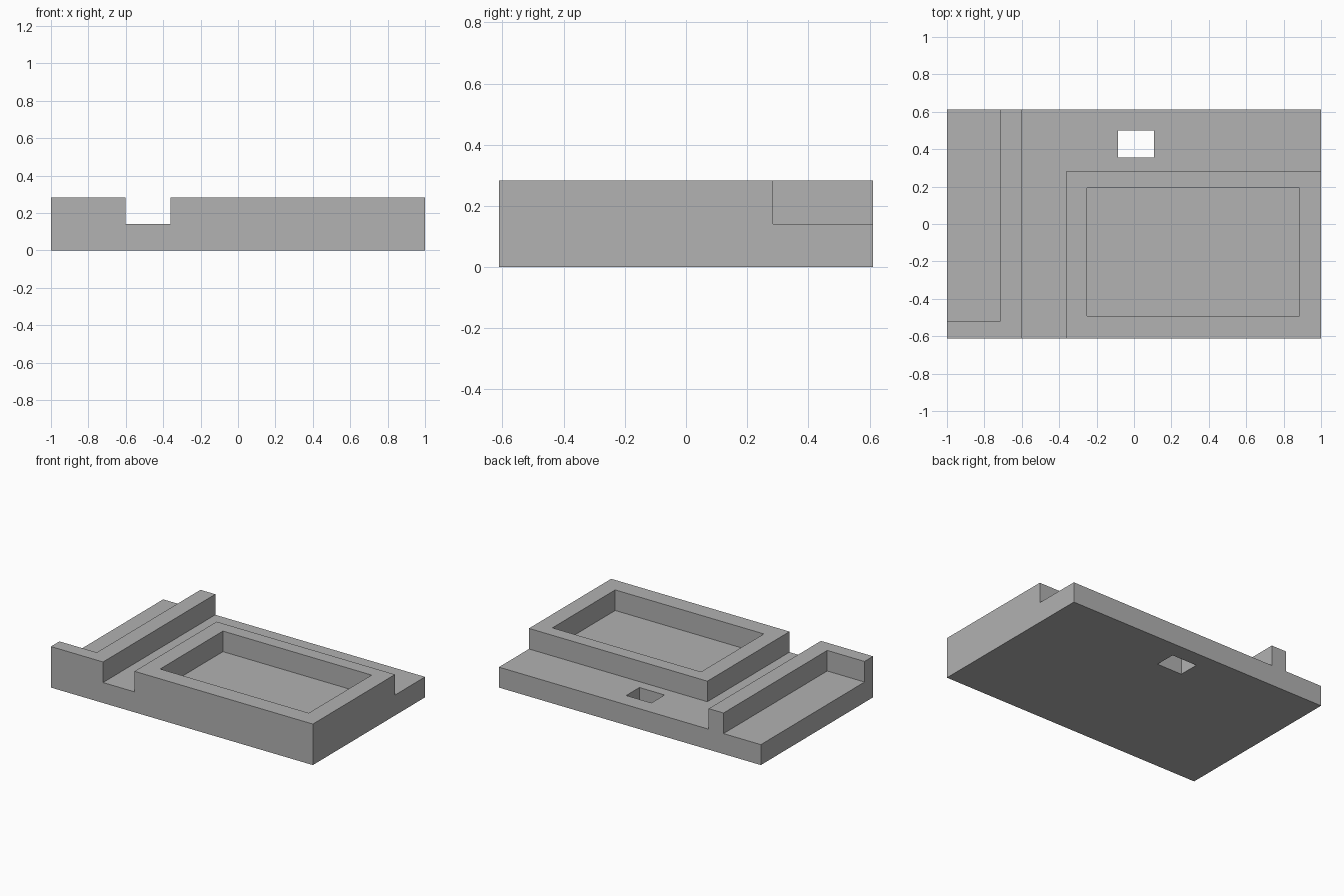
import bpy
import bmesh

cube = bpy.data.objects.get("Cube")
if cube:
    bpy.data.objects.remove(cube, do_unlink=True)

HALF_X, HALF_Y = 1.0, 0.612
TOP, FLOOR = 0.283, 0.141
OVER = 0.1  # how far cutters reach past the block

grey = bpy.data.materials.new("plain grey")
grey.use_nodes = True
colour = (0.445, 0.445, 0.445, 1)
grey.diffuse_color = colour
grey.node_tree.nodes["Principled BSDF"].inputs["Base Color"].default_value = colour


def prism(name, outline, z0, z1):
    """Extrude a flat outline from z0 up to z1."""
    bm = bmesh.new()
    face = bm.faces.new([bm.verts.new((x, y, z0)) for x, y in outline])
    raised = bmesh.ops.extrude_face_region(bm, geom=[face])["geom"]
    verts = [v for v in raised if isinstance(v, bmesh.types.BMVert)]
    bmesh.ops.translate(bm, verts=verts, vec=(0, 0, z1 - z0))
    bmesh.ops.recalc_face_normals(bm, faces=bm.faces)
    mesh = bpy.data.meshes.new(name)
    bm.to_mesh(mesh)
    bm.free()
    mesh.materials.append(grey)
    obj = bpy.data.objects.new(name, mesh)
    bpy.context.collection.objects.link(obj)
    return obj


def rect(x0, x1, y0, y1):
    return [(x0, y0), (x1, y0), (x1, y1), (x0, y1)]


# Solid block
body = prism("tray_body", rect(-HALF_X, HALF_X, -HALF_Y, HALF_Y), 0, TOP)

# Cutters: side tray, L-shaped channel with rear ledge, pocket, through hole
back, end = HALF_Y + OVER, HALF_X + OVER
channel = [(-0.602, -back), (-0.362, -back), (-0.362, 0.284),
           (end, 0.284), (end, back), (-0.602, back)]
cutters = [
    prism("side_tray_cutter", rect(-end, -0.715, -0.519, back), FLOOR, TOP + OVER),
    prism("channel_cutter", channel, FLOOR, TOP + OVER),
    prism("pocket_cutter", rect(-0.25, 0.885, -0.492, 0.193), FLOOR, TOP + OVER),
    prism("hole_cutter", rect(-0.085, 0.107, 0.355, 0.499), -OVER, TOP + OVER),
]
for cutter in cutters:
    cutter.hide_render = True
    cut = body.modifiers.new(cutter.name, "BOOLEAN")
    cut.operation = "DIFFERENCE"
    cut.solver = "EXACT"
    cut.object = cutter

# Apply the cuts and discard the cutters
graph = bpy.context.evaluated_depsgraph_get()
result = bpy.data.meshes.new_from_object(body.evaluated_get(graph))
body.modifiers.clear()
body.data = result
result.materials.clear()
result.materials.append(grey)
for poly in result.polygons:
    poly.material_index = 0
for cutter in cutters:
    bpy.data.objects.remove(cutter, do_unlink=True)
